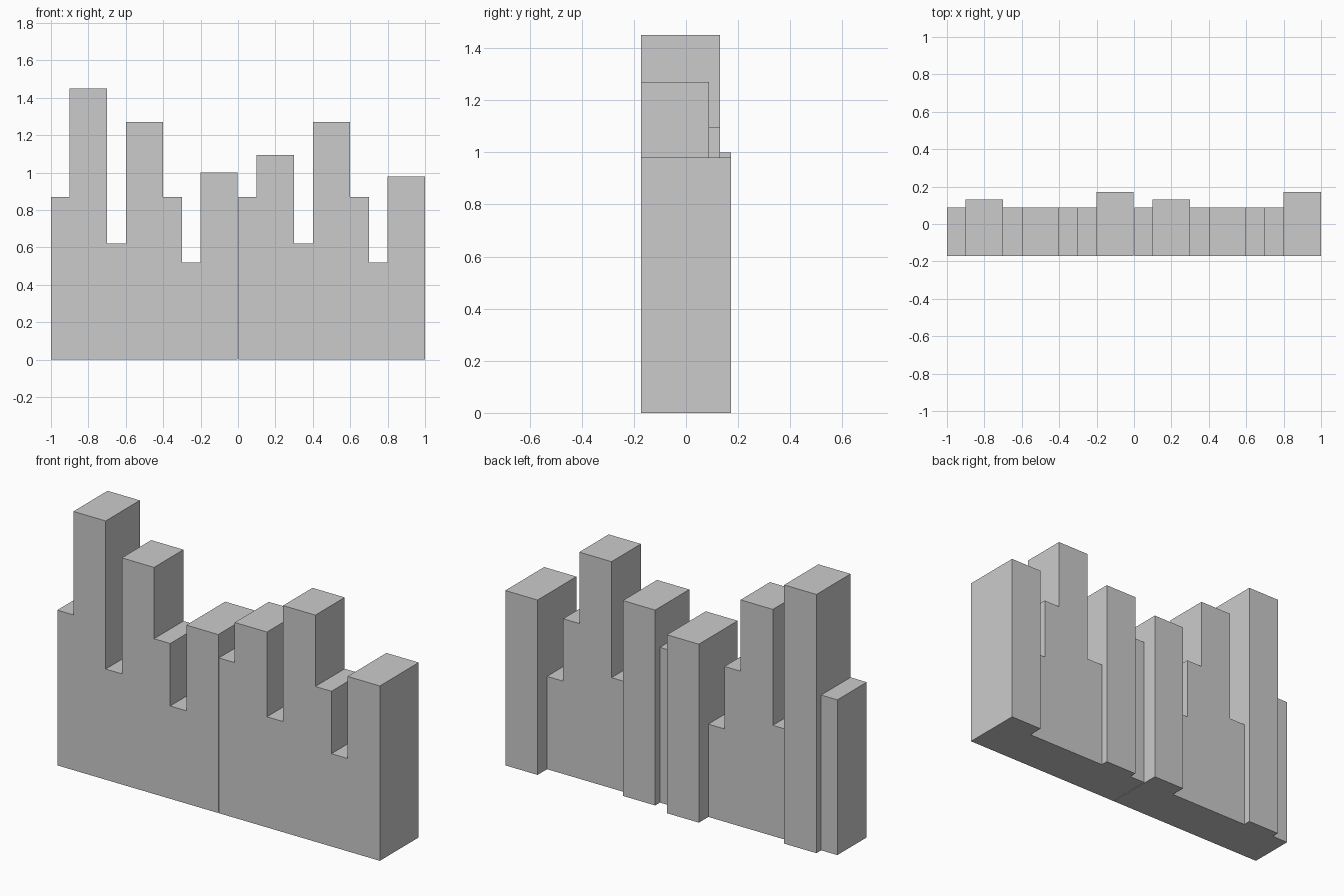
import bpy, bmesh

if "Cube" in bpy.data.objects:
    bpy.data.objects.remove(bpy.data.objects["Cube"])

FRONT = -0.172
SHALLOW, MID, DEEP = 0.088, 0.13, 0.172   # back faces of the three tower depths


def tidy(points):
    """Drop repeated consecutive points."""
    return [p for i, p in enumerate(points) if p != points[i - 1]]


def skyline(cols, y):
    """Stepped upright outline of neighbouring columns in the plane at y."""
    pts = [(cols[0][0], y, 0.0)]
    for x0, x1, z, _ in cols:
        pts += [(x0, y, z), (x1, y, z)]
    return pts + [(cols[-1][1], y, 0.0)]


def skyline_block(name, edges, heights, depths):
    cols = list(zip(edges, edges[1:], heights, depths))
    bm = bmesh.new()
    verts = {}

    def face(points):
        vs = []
        for p in tidy(points):
            if p not in verts:
                verts[p] = bm.verts.new(p)
            vs.append(verts[p])
        bm.faces.new(vs)

    # flat front, and one back face per run of equal depth
    face(skyline(cols, FRONT))
    runs = []
    for c in cols:
        if runs and runs[-1][-1][3] == c[3]:
            runs[-1].append(c)
        else:
            runs.append([c])
    for run in runs:
        face(skyline(run, run[0][3]))

    # underside
    base = [(edges[0], FRONT, 0.0)]
    for run in runs:
        d = run[0][3]
        base += [(run[0][0], d, 0.0), (run[-1][1], d, 0.0)]
    face(base + [(edges[-1], FRONT, 0.0)])

    # roofs
    for x0, x1, z, d in cols:
        face([(x0, FRONT, z), (x1, FRONT, z), (x1, d, z), (x0, d, z)])

    # exposed walls: end walls and the part of each tower above/behind its neighbour
    for x, (_, _, z, d) in ((edges[0], cols[0]), (edges[-1], cols[-1])):
        face([(x, FRONT, 0.0), (x, d, 0.0), (x, d, z), (x, FRONT, z)])
    for a, b in zip(cols, cols[1:]):
        x = a[1]
        low, high = sorted((a, b), key=lambda c: c[2])
        z0, d0, z1, d1 = low[2], low[3], high[2], high[3]
        wall = [(x, FRONT, z0), (x, d0, z0)]
        if d1 > d0:
            wall += [(x, d0, 0.0), (x, d1, 0.0)]
        face(wall + [(x, d1, z1), (x, FRONT, z1)])

    bmesh.ops.recalc_face_normals(bm, faces=bm.faces)
    mesh = bpy.data.meshes.new(name)
    bm.to_mesh(mesh)
    bm.free()
    obj = bpy.data.objects.new(name, mesh)
    bpy.context.collection.objects.link(obj)


# two blocks with the same plan, separated by a hairline gap at x = 0
GAP = 0.002
steps = [0.0, 0.1, 0.3, 0.4, 0.6, 0.7, 0.8, 1.0]
depths = [SHALLOW, MID] + [SHALLOW] * 4 + [DEEP]
left = [s - 1 for s in steps[:-1]] + [-GAP]
right = [GAP] + steps[1:]
skyline_block("left_skyline", left, [0.87, 1.45, 0.62, 1.27, 0.87, 0.52, 1.0], depths)
skyline_block("right_skyline", right, [0.87, 1.095, 0.62, 1.27, 0.87, 0.52, 0.98], depths)
